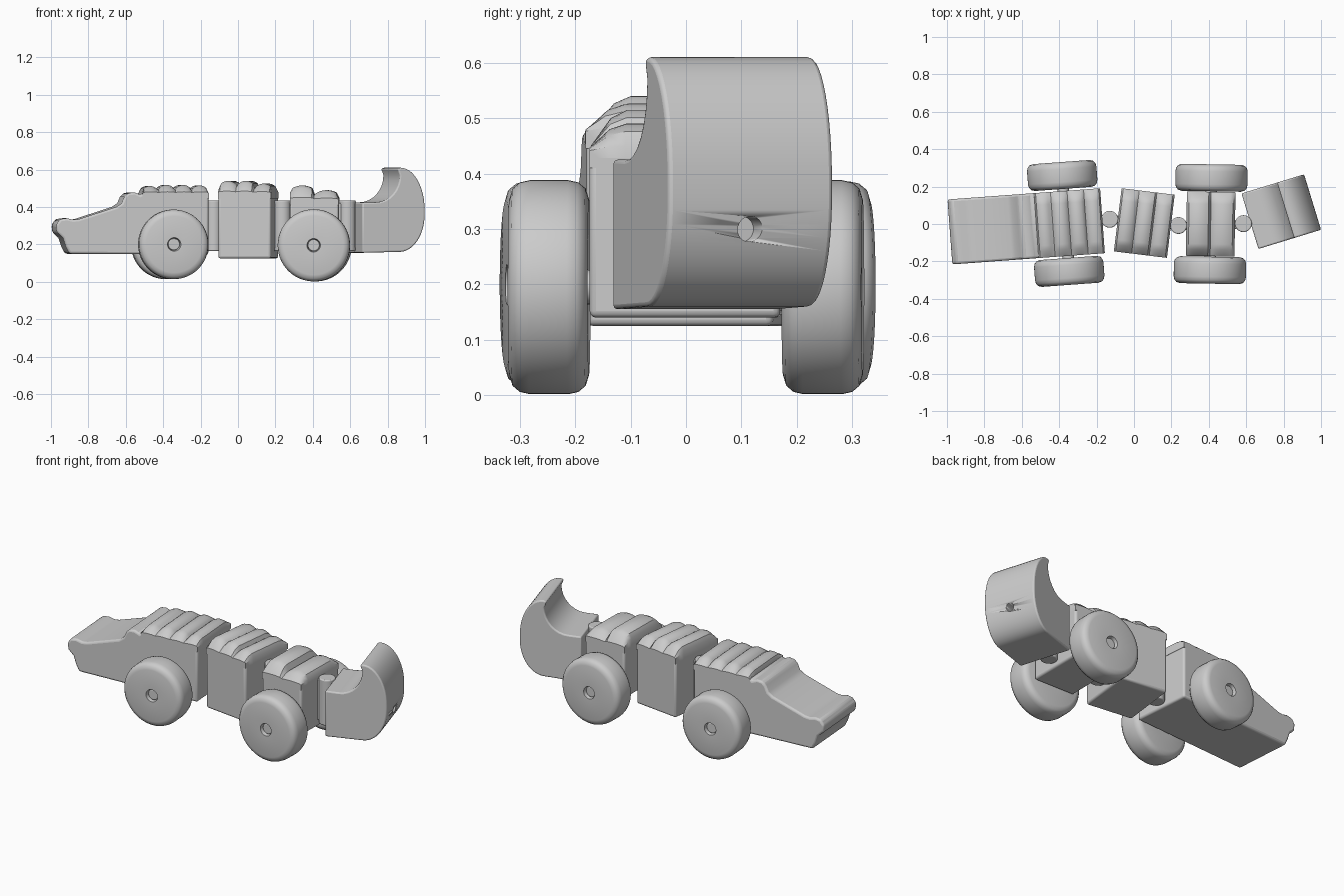
import bpy, bmesh
from math import sin, cos, pi, radians
from mathutils import Matrix

cube = bpy.data.objects.get("Cube")
if cube:
    bpy.data.objects.remove(cube)

grey = bpy.data.materials.new("plain grey")
grey.use_nodes = True
colour = (0.6, 0.6, 0.6, 1)
grey.diffuse_color = colour
grey.node_tree.nodes["Principled BSDF"].inputs["Base Color"].default_value = colour


def finish(name, bm, place, bevel=0.0, cutter=None):
    """Turn a bmesh into a placed, bevelled, smooth-shaded object."""
    bmesh.ops.recalc_face_normals(bm, faces=bm.faces)
    mesh = bpy.data.meshes.new(name)
    bm.to_mesh(mesh)
    bm.free()
    mesh.materials.append(grey)
    ob = bpy.data.objects.new(name, mesh)
    bpy.context.collection.objects.link(ob)
    ob.matrix_world = place
    if bevel:
        mod = ob.modifiers.new("soft edges", 'BEVEL')
        mod.width, mod.segments = bevel, 3
        mod.limit_method, mod.angle_limit = 'ANGLE', radians(40)
    if cutter:
        mod = ob.modifiers.new("hole", 'BOOLEAN')
        mod.object, mod.operation = cutter, 'DIFFERENCE'
    bpy.ops.object.select_all(action='DESELECT')
    ob.select_set(True)
    bpy.context.view_layer.objects.active = ob
    bpy.ops.object.shade_smooth_by_angle(angle=radians(35))
    return ob


def frame(x, y, turn):
    return Matrix.Translation((x, y, 0)) @ Matrix.Rotation(radians(turn), 4, 'Z')


def loft(name, rings, place, bevel=0.0, cutter=None):
    """Skin equal-length rings of points and cap both ends."""
    bm = bmesh.new()
    loops = [[bm.verts.new(p) for p in ring] for ring in rings]
    for a, b in zip(loops, loops[1:]):
        for i in range(len(a)):
            j = (i + 1) % len(a)
            bm.faces.new((a[i], a[j], b[j], b[i]))
    bm.faces.new(loops[0])
    bm.faces.new(loops[-1])
    return finish(name, bm, place, bevel, cutter)


def prism(name, outline, half, place, bevel=0.012, cutter=None):
    rings = [[(x, y, z) for x, z in outline] for y in (-half, half)]
    return loft(name, rings, place, bevel, cutter)


def scales(name, x0, x1, base, tops, half, place):
    """Lobed back plate whose two ends slope down to the block."""
    steps = 10
    lobes, width = [], (x1 - x0) / len(tops)
    for n, top in enumerate(tops):
        for k in range(steps + (n == len(tops) - 1)):
            t = k / steps
            edge = (n == 0 and k == 0) or (n == len(tops) - 1 and k == steps)
            rise = top - base - (0.04 if edge else 0.025) * (1 - sin(pi * t) ** 0.7)
            lobes.append((x0 + width * (n + t), rise))
    rings = []
    for y, lift in ((-half, 0.15), (0.035 - half, 0.8), (0.065 - half, 1),
                    (half - 0.065, 1), (half - 0.035, 0.8), (half, 0.15)):
        ring = [(x, y, base + rise * lift) for x, rise in lobes]
        rings.append([(x0, y, base - 0.03)] + ring + [(x1, y, base - 0.03)])
    loft(name, rings, place)


def cylinder(name, radius, depth, place, bevel=0.0):
    bm = bmesh.new()
    bmesh.ops.create_cone(bm, cap_ends=True, segments=32, radius1=radius,
                          radius2=radius, depth=depth)
    return finish(name, bm, place, bevel)


def wheel(name, radius, place):
    """Turned wheel with rounded rims and a recessed hub around the axle."""
    side = [(0.03, 0.04), (0.036, 0.07), (radius - 0.035, 0.072),
            (radius - 0.015, 0.066), (radius - 0.004, 0.053), (radius, 0.035)]
    section = [(r, -d) for r, d in side] + [(r, d) for r, d in reversed(side)]
    rings = [[(r * cos(a), d, r * sin(a)) for r, d in section]
             for a in (2 * pi * k / 64 for k in range(65))]
    bm = bmesh.new()
    loops = [[bm.verts.new(p) for p in ring] for ring in rings[:-1]]
    count = len(section)
    for k, a in enumerate(loops):
        b = loops[(k + 1) % len(loops)]
        for i in range(count):
            j = (i + 1) % count
            bm.faces.new((a[i], a[j], b[j], b[i]))
    finish(name, bm, place)


def box_outline(x0, x1, z0, z1):
    return [(x0, z0), (x1, z0), (x1, z1), (x0, z1)]


# Head and front body in one block
front = frame(-0.365, 0.003, 4.2)
head = [(-0.55, 0.15), (0.195, 0.145), (0.195, 0.475), (-0.155, 0.475),
        (-0.17, 0.465), (-0.2, 0.478), (-0.235, 0.475), (-0.255, 0.455),
        (-0.27, 0.42), (-0.3, 0.4), (-0.5, 0.335), (-0.53, 0.332),
        (-0.565, 0.34), (-0.6, 0.335), (-0.622, 0.305), (-0.618, 0.265),
        (-0.585, 0.235), (-0.57, 0.19)]
prism("head_block", head, 0.174, front)
scales("front_scales", -0.158, 0.197, 0.475, [0.512, 0.518, 0.518, 0.515], 0.174, front)

# Middle block
middle = frame(0.055, 0.005, -7)
prism("middle_block", box_outline(-0.142, 0.142, 0.125, 0.475), 0.17, middle)
scales("middle_scales", -0.143, 0.143, 0.475, [0.54, 0.54, 0.525], 0.17, middle)

# Rear block
rear = frame(0.41, 0, -1)
prism("rear_block", box_outline(-0.13, 0.13, 0.14, 0.44), 0.172, rear)
scales("rear_scales", -0.13, 0.13, 0.44, [0.515, 0.49], 0.172, rear)

# Curled tail with a peg hole in its outer face
tail = frame(0.62, 0.015, 17)
drill = cylinder("hole_cutter", 0.023, 0.12,
                 tail @ Matrix.Translation((0.35, 0, 0.3)) @ Matrix.Rotation(pi / 2, 4, 'Y'))
drill.hide_render = True
drill.hide_viewport = True
inner = [(0.225 - 0.155 * cos(a) ** 1.2 + 0.01 * sin(a), 0.59 - 0.165 * cos(a))
         for a in (0,)]
inner = [(0.075 + 0.135 * sin(a), 0.57 - 0.145 * cos(a))
         for a in (pi / 2 * k / 8 for k in range(9))]
outer = [(0.215 + 0.135 * cos(a), 0.385 + 0.225 * sin(a))
         for a in (pi / 2 * (1 - k / 12) for k in range(13))]
under = [(0.21 + 0.14 * cos(a), 0.36 - 0.2 * sin(a))
         for a in (pi / 2 * k / 12 for k in range(13))]
prism("tail", [(0, 0.155), (0, 0.425)] + inner + [(0.197, 0.605)] + outer + under,
      0.155, tail, 0.008, drill)

# Hinge posts with the webs that join the blocks
for name, x, y, turn, reach in (("front_hinge", -0.13, 0.025, -2, 0.07),
                                ("middle_hinge", 0.238, -0.008, -4, 0.07),
                                ("tail_hinge", 0.585, 0.002, 8, 0.07)):
    place = frame(x, y, turn)
    cylinder(name + "_post", 0.045, 0.27, place @ Matrix.Translation((0, 0, 0.3)), 0.006)
    prism(name + "_web", box_outline(-reach, reach, 0.18, 0.42), 0.022, place, 0.004)

# Wheels and axles
for end, place, radius, height, reach in (("front", front, 0.186, 0.2, 0.257),
                                          ("rear", rear, 0.193, 0.195, 0.247)):
    for side, sign in (("right", -1), ("left", 1)):
        wheel(f"{end}_{side}_wheel", radius,
              place @ Matrix.Translation((0, sign * reach, height)))
    cylinder(f"{end}_axle", 0.031, 2 * reach + 0.11,
             place @ Matrix.Translation((0, 0, height)) @ Matrix.Rotation(pi / 2, 4, 'X'), 0.005)
